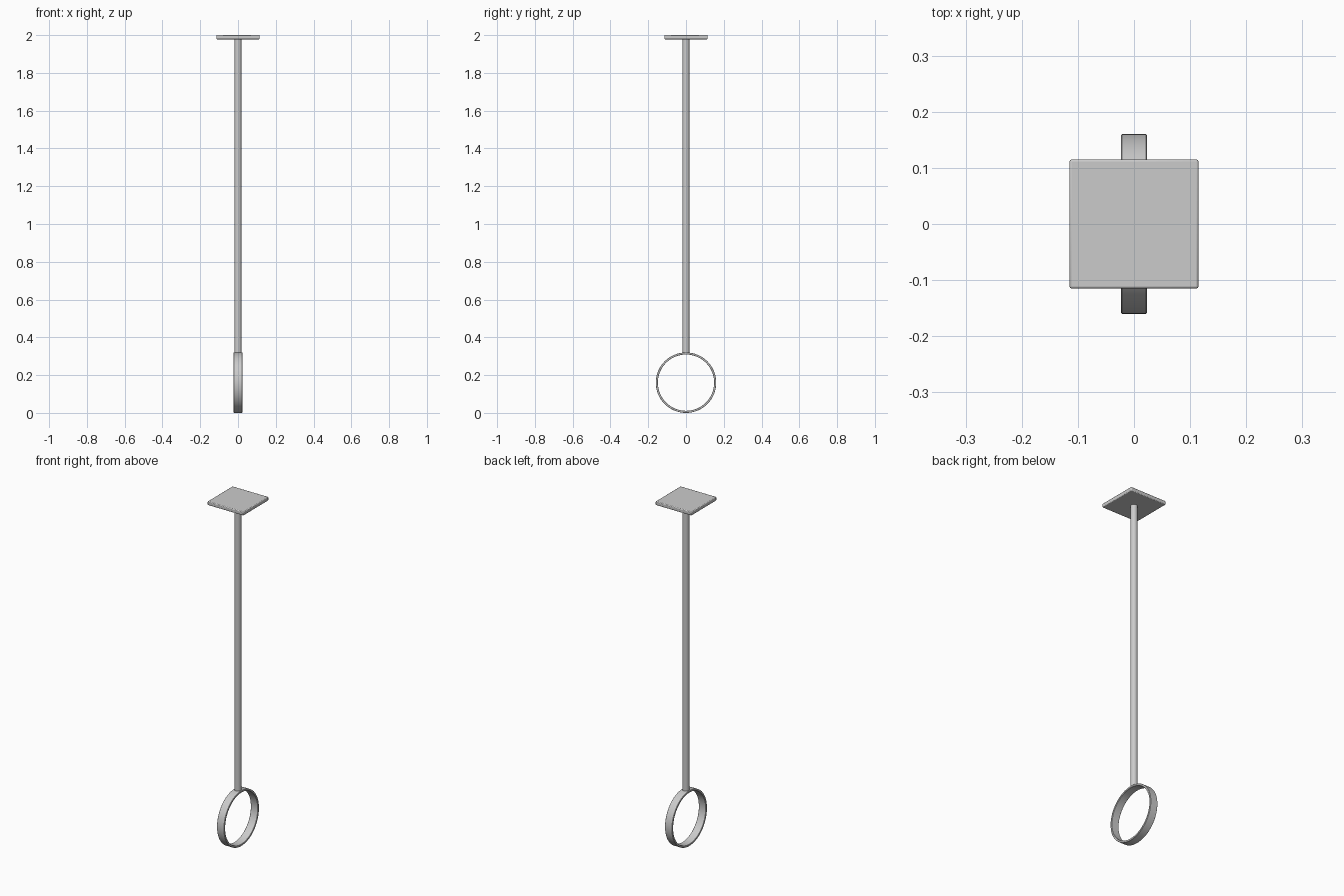
import bpy, bmesh, math

if "Cube" in bpy.data.objects:
    bpy.data.objects.remove(bpy.data.objects["Cube"])


def smooth(obj, angle=35):
    bpy.ops.object.select_all(action='DESELECT')
    obj.select_set(True)
    bpy.context.view_layer.objects.active = obj
    bpy.ops.object.shade_smooth_by_angle(angle=math.radians(angle))


def bevel(obj, width, segments=2):
    mod = obj.modifiers.new("edge_bevel", 'BEVEL')
    mod.width = width
    mod.segments = segments
    mod.limit_method = 'ANGLE'
    mod.angle_limit = math.radians(40)


# square ceiling plate
bpy.ops.mesh.primitive_cube_add(size=1, location=(0, 0, 1.989))
plate = bpy.context.object
plate.name = "ceiling_plate"
plate.scale = (0.23, 0.23, 0.022)
bpy.ops.object.transform_apply(location=False, rotation=False, scale=True)
bevel(plate, 0.004)
smooth(plate)

# round hanging rod
rod_bottom, rod_top = 0.314, 1.98
bpy.ops.mesh.primitive_cylinder_add(vertices=32, radius=0.0185, depth=rod_top - rod_bottom,
                                    location=(0, 0, (rod_bottom + rod_top) / 2))
rod = bpy.context.object
rod.name = "hanging_rod"
smooth(rod)

# flat band ring, axis along x: rectangular section spun around
radius, inner, half = 0.16, 0.149, 0.023
bm = bmesh.new()
section = [bm.verts.new((x, 0, r)) for x, r in
           ((-half, inner), (half, inner), (half, radius), (-half, radius))]
edges = [bm.edges.new((section[i], section[(i + 1) % 4])) for i in range(4)]
bmesh.ops.spin(bm, geom=section + edges, cent=(0, 0, 0), axis=(1, 0, 0),
               angle=math.tau, steps=64, use_merge=True)
bmesh.ops.remove_doubles(bm, verts=bm.verts, dist=1e-5)
bmesh.ops.recalc_face_normals(bm, faces=bm.faces)
mesh = bpy.data.meshes.new("ring")
bm.to_mesh(mesh)
bm.free()
ring = bpy.data.objects.new("ring", mesh)
ring.location = (0, 0, radius)
bpy.context.collection.objects.link(ring)
bevel(ring, 0.0015, 1)
smooth(ring)
